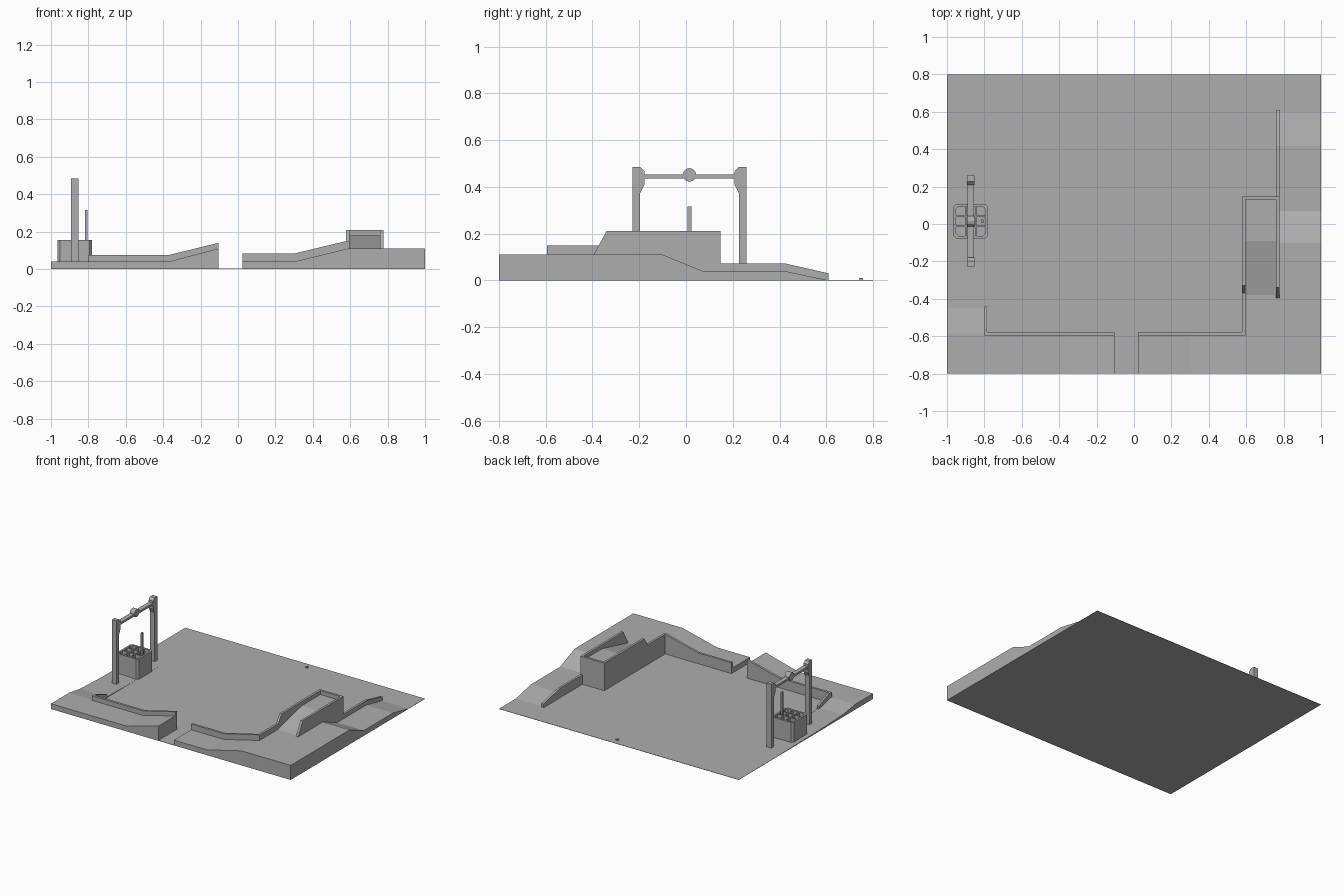
import bpy
import bmesh
import math

old = bpy.data.objects.get("Cube")
if old:
    bpy.data.objects.remove(old, do_unlink=True)

GREY = (0.42, 0.42, 0.42, 1)
stone = bpy.data.materials.new("plain_grey")
stone.use_nodes = True
stone.diffuse_color = GREY
stone.node_tree.nodes["Principled BSDF"].inputs["Base Color"].default_value = GREY


def finish(name, bm):
    bmesh.ops.recalc_face_normals(bm, faces=bm.faces)
    mesh = bpy.data.meshes.new(name)
    bm.to_mesh(mesh)
    bm.free()
    mesh.materials.append(stone)
    obj = bpy.data.objects.new(name, mesh)
    bpy.context.collection.objects.link(obj)
    return obj


def extrude(name, outline, axis, lo, hi, far=None):
    """Loft an outline of (run, z) points along x or y, optionally to a second outline."""
    bm = bmesh.new()
    ends = []
    for pts, at in ((outline, lo), (far or outline, hi)):
        ends.append([bm.verts.new((at, r, z) if axis == "x" else (r, at, z)) for r, z in pts])
    a, b = ends
    n = len(a)
    bm.faces.new(a)
    bm.faces.new(b)
    for i in range(n):
        bm.faces.new((a[i], a[(i + 1) % n], b[(i + 1) % n], b[i]))
    return finish(name, bm)


def ground(top):
    """Close a top line down to the ground."""
    return [(top[0][0], 0)] + top + [(top[-1][0], 0)]


def box(name, x0, x1, y0, y1, z0, z1):
    return extrude(name, [(y0, z0), (y1, z0), (y1, z1), (y0, z1)], "x", x0, x1)


# Ground sheet
box("ground", -1, 1, -0.8, 0.8, 0, 0.002)

# Raised banks along the front, with a gateway between them
FRONT, WALL = -0.8, -0.585
extrude("front_bank_right", ground([(-1, 0.04), (-0.37, 0.04), (-0.105, 0.11)]), "y", FRONT, WALL)
extrude("front_bank_left", ground([(0.025, 0.04), (0.3, 0.04), (0.59, 0.11), (1, 0.11)]),
        "y", FRONT, WALL)

# Side banks falling away to the back
outer = [(WALL, 0.04), (-0.45, 0.02), (-0.2, 0.01), (0.35, 0.002)]
inner = [(WALL, 0.04), (-0.45, 0.008), (-0.2, 0.003), (0.35, 0.002)]
extrude("side_bank_right", ground(outer), "x", -1, -0.79, ground(inner))
extrude("side_bank_left",
        ground([(WALL, 0.11), (-0.1, 0.11), (0.07, 0.04), (0.42, 0.04), (0.6, 0.002)]),
        "x", 0.77, 1)

# Ramp climbing to the platform
extrude("platform_ramp",
        ground([(WALL, 0.11), (-0.38, 0.11), (-0.09, 0.18), (0.14, 0.18)]), "x", 0.59, 0.77)

# Thin retaining walls
extrude("front_wall_right", ground([(-0.8, 0.075), (-0.37, 0.075), (-0.105, 0.14)]),
        "y", -0.595, -0.578)
extrude("front_wall_left", ground([(0.025, 0.083), (0.3, 0.083), (0.58, 0.15), (0.595, 0.15)]),
        "y", -0.595, -0.578)
extrude("end_wall_right", ground([(-0.595, 0.075), (-0.56, 0.075), (-0.44, 0.03)]),
        "x", -0.8, -0.785)
extrude("platform_wall_inner",
        ground([(-0.595, 0.15), (-0.37, 0.15), (-0.33, 0.21), (0.148, 0.21)]),
        "x", 0.578, 0.595)
extrude("platform_wall_outer",
        ground([(-0.395, 0.11), (-0.34, 0.21), (0.148, 0.21), (0.148, 0.073),
                (0.42, 0.073), (0.61, 0.03)]),
        "x", 0.76, 0.777)
box("platform_wall_back", 0.58, 0.775, 0.132, 0.148, 0, 0.21)

# Hoist frame: two bracketed posts, a flat beam and a pulley
CX, CY = -0.873, 0.015
for side, name in ((-1, "front_post"), (1, "back_post")):
    shape = [(0.243, 0), (0.243, 0.485), (0.212, 0.485), (0.193, 0.468),
             (0.193, 0.41), (0.212, 0.37), (0.212, 0)]
    extrude(name, [(CY + side * r, z) for r, z in shape], "x", CX - 0.019, CX + 0.019)
box("hoist_beam", CX - 0.017, CX + 0.017, CY - 0.2, CY + 0.2, 0.436, 0.452)
disc = [(CY + 0.029 * math.cos(t * math.pi / 6), 0.451 + 0.029 * math.sin(t * math.pi / 6))
        for t in range(12)]
extrude("pulley", disc, "x", CX - 0.02, CX + 0.02)

# Crate with chamfered corners, a grid of pockets and an upright rod
HALF, CUT, TOP = 0.092, 0.014, 0.155
corner = [(HALF, HALF - CUT), (HALF - CUT, HALF)]
ring = [(sx * px, sy * py)
        for sx, sy in ((1, 1), (-1, 1), (-1, -1), (1, -1))
        for px, py in (corner if sx * sy > 0 else corner[::-1])]
bm = bmesh.new()
base = bm.faces.new([bm.verts.new((CX + x, CY + y, 0)) for x, y in ring])
up = bmesh.ops.extrude_face_region(bm, geom=[base])["geom"]
bmesh.ops.translate(bm, vec=(0, 0, TOP - 0.03), verts=[v for v in up if isinstance(v, bmesh.types.BMVert)])
finish("crate", bm)

# Rim and dividers standing over the crate floor
inside = 0.078
bm = bmesh.new()
loops = []
small = [(x * inside / HALF, y * inside / HALF) for x, y in ring]
for pts, z in ((ring, TOP - 0.03), (ring, TOP), (small, TOP), (small, TOP - 0.03)):
    loops.append([bm.verts.new((CX + x, CY + y, z)) for x, y in pts])
for k in range(4):
    a, b = loops[k], loops[(k + 1) % 4]
    for i in range(8):
        bm.faces.new((a[i], a[(i + 1) % 8], b[(i + 1) % 8], b[i]))
finish("crate_rim", bm)
for s in (-1, 1):
    d = s * 0.026
    box("crate_divider_x", CX - 0.08, CX + 0.08, CY + d - 0.004, CY + d + 0.004, TOP - 0.03, TOP)
    box("crate_divider_y", CX + d - 0.004, CX + d + 0.004, CY - 0.08, CY + 0.08, TOP - 0.03, TOP)
box("crate_rod", -0.817, -0.805, 0.006, 0.024, TOP - 0.03, 0.315)

# Small marker stone near the back edge
box("marker_stone", 0.04, 0.058, 0.74, 0.758, 0, 0.009)
